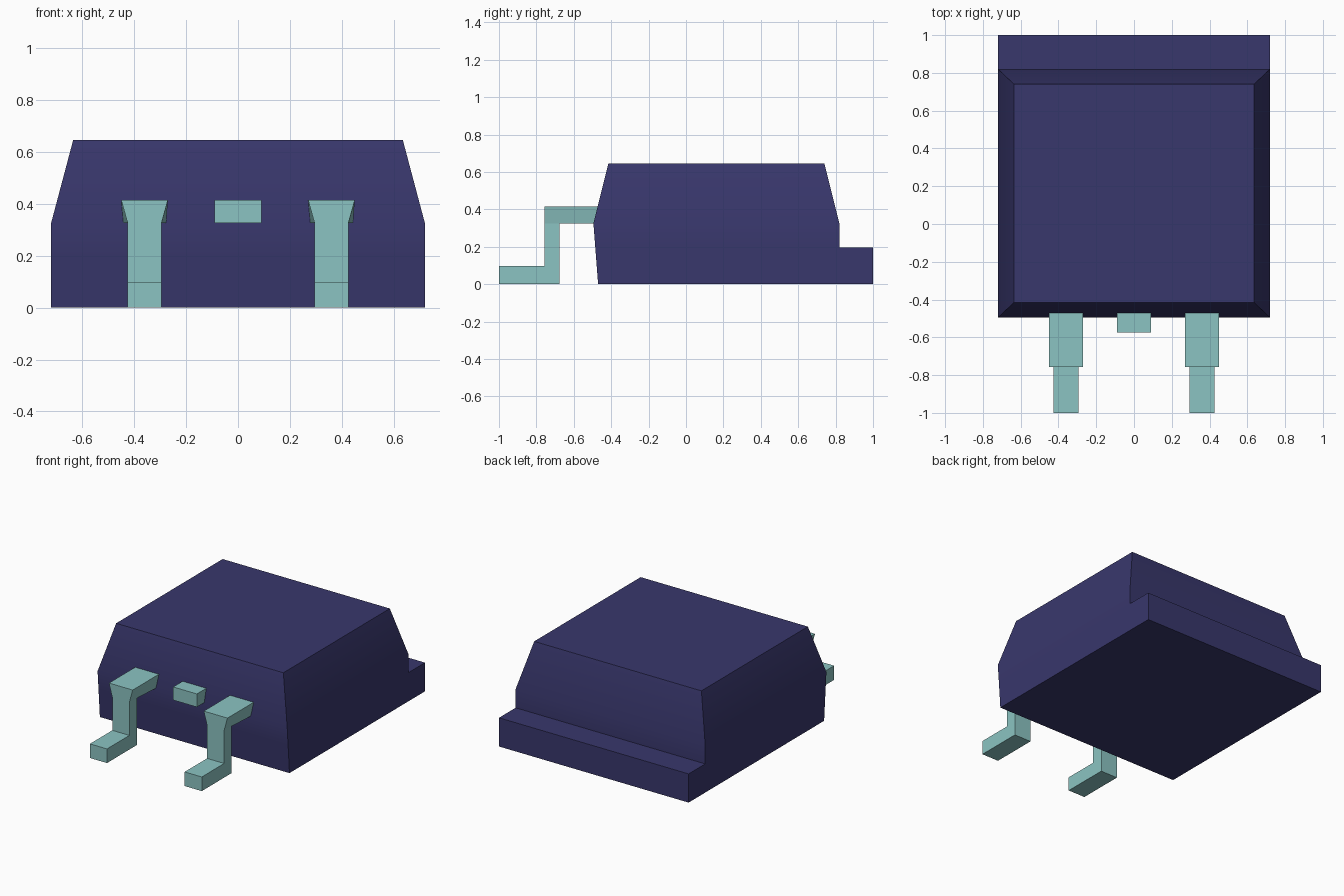
import bpy
import bmesh
import math

cube = bpy.data.objects.get("Cube")
if cube:
    bpy.data.objects.remove(cube, do_unlink=True)


def make_material(name, rgb):
    mat = bpy.data.materials.new(name)
    mat.use_nodes = True
    mat.diffuse_color = (*rgb, 1)
    mat.node_tree.nodes["Principled BSDF"].inputs["Base Color"].default_value = (*rgb, 1)
    return mat


navy = make_material("navy_plastic", (0.040, 0.038, 0.150))
teal = make_material("teal_metal", (0.260, 0.550, 0.540))


def finish(name, bm, mat):
    bmesh.ops.recalc_face_normals(bm, faces=bm.faces[:])
    mesh = bpy.data.meshes.new(name)
    bm.to_mesh(mesh)
    bm.free()
    mesh.materials.append(mat)
    obj = bpy.data.objects.new(name, mesh)
    bpy.context.collection.objects.link(obj)
    bpy.ops.object.select_all(action='DESELECT')
    obj.select_set(True)
    bpy.context.view_layer.objects.active = obj
    bpy.ops.object.shade_smooth_by_angle(angle=math.radians(30))
    return obj


def extrude_profile(name, profile, half_width, mat, x=0.0):
    """Side profile of (y, z, width) points, mirrored across the centre x."""
    bm = bmesh.new()
    sides = [[bm.verts.new((x + s * (w or half_width), y, z)) for y, z, w in profile]
             for s in (-1, 1)]
    bm.faces.new(sides[0])
    bm.faces.new(sides[1])
    n = len(profile)
    for i in range(n):
        j = (i + 1) % n
        bm.faces.new((sides[0][i], sides[0][j], sides[1][j], sides[1][i]))
    return bm


def ring_block(rings):
    """Stacked rectangles of (half width, front y, back y, z)."""
    bm = bmesh.new()
    loops = [[bm.verts.new(p) for p in ((-w, f, z), (w, f, z), (w, b, z), (-w, b, z))]
             for w, f, b, z in rings]
    bm.faces.new(loops[0])
    bm.faces.new(loops[-1])
    for low, high in zip(loops, loops[1:]):
        for i in range(4):
            j = (i + 1) % 4
            bm.faces.new((low[i], low[j], high[j], high[i]))
    return bm


# Moulded body, with the rear ledge pulled out of its lowest band
body = ring_block([(0.72, -0.47, 0.82, 0), (0.72, -0.485, 0.82, 0.197),
                   (0.72, -0.495, 0.82, 0.325), (0.635, -0.415, 0.74, 0.645)])
body.faces.ensure_lookup_table()
ledge = [f for f in body.faces
         if all(v.co.y > 0.81 and v.co.z < 0.2 for v in f.verts)]
pulled = bmesh.ops.extrude_face_region(body, geom=ledge)
bmesh.ops.delete(body, geom=ledge, context='FACES')
for v in pulled["geom"]:
    if isinstance(v, bmesh.types.BMVert):
        v.co.y = 1.0
finish("body", body, navy)

# Bent legs: wide shoulder tapering into a narrow post and foot
SHOULDER, POST = 0.09, 0.065
for side, x in (("right", -0.36), ("left", 0.36)):
    # Shoulder, narrowed along its lower front edge
    bm = bmesh.new()
    bmesh.ops.create_cube(bm, size=1)
    for v in bm.verts:
        top, back = v.co.z > 0, v.co.y > 0
        half = SHOULDER if top else (0.083 if back else POST)
        v.co = (x + math.copysign(half, v.co.x), -0.47 if back else -0.757,
                0.415 if top else 0.325)
    finish(side + "_leg_shoulder", bm, teal)

    # Post and foot in one L-shaped piece
    outline = [(-1.0, 0, 0), (-0.677, 0, 0), (-0.677, 0.33, 0), (-0.757, 0.33, 0),
               (-0.757, 0.097, 0), (-1.0, 0.097, 0)]
    finish(side + "_leg_foot", extrude_profile("foot", outline, POST, teal, x), teal)

# Short cut-off middle lead
stub = [(-0.575, 0.325, 0), (-0.47, 0.325, 0), (-0.47, 0.415, 0), (-0.575, 0.415, 0)]
finish("middle_lead", extrude_profile("lead", stub, SHOULDER, teal), teal)
